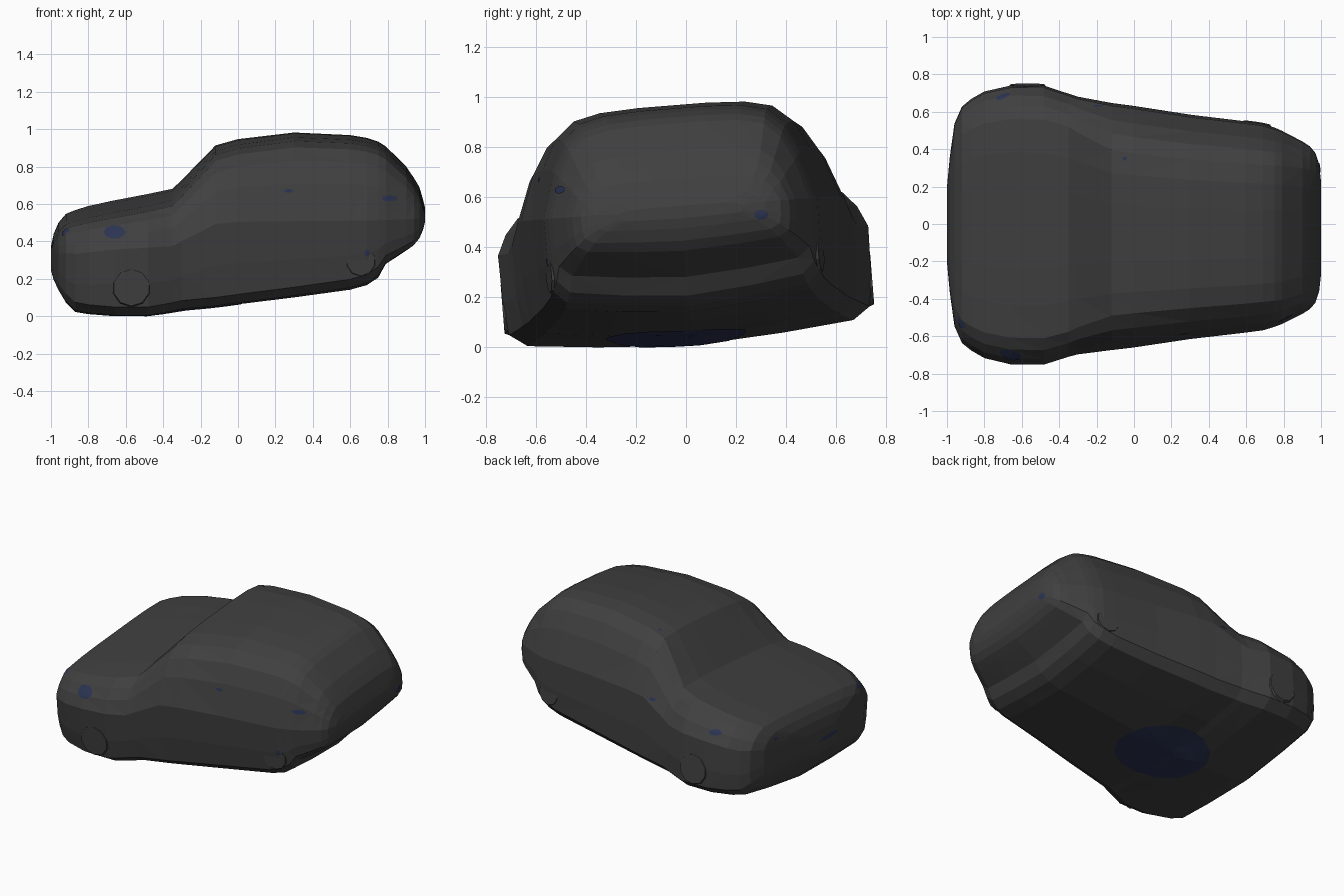
import bpy, bmesh, math
from mathutils import Vector, Matrix
from mathutils.bvhtree import BVHTree

if "Cube" in bpy.data.objects:
    bpy.data.objects.remove(bpy.data.objects["Cube"])


def material(name, rgb):
    m = bpy.data.materials.new(name)
    m.diffuse_color = (*rgb, 1)
    m.use_nodes = True
    m.node_tree.nodes["Principled BSDF"].inputs["Base Color"].default_value = m.diffuse_color
    return m


GREY = material("charcoal grey", (0.051, 0.051, 0.051))
BLUE = material("dark navy", (0.024, 0.034, 0.085))
ROLL = Matrix.Translation((0, 0.022, 0)) @ Matrix.Rotation(0.08, 4, 'X')  # the car leans


def make_object(bm, name, mat):
    me = bpy.data.meshes.new(name)
    bm.to_mesh(me)
    ob = bpy.data.objects.new(name, me)
    bpy.context.collection.objects.link(ob)
    me.materials.append(mat)
    return ob


# Stations along the car: x, bottom, top, half width
STATIONS = [
    (-1, .24, .36, .2), (-.985, .19, .42, .36), (-.96, .14, .47, .54),
    (-.92, .07, .515, .63), (-.87, .02, .535, .67), (-.8, .01, .555, .71),
    (-.66, 0, .585, .742), (-.48, 0, .62, .742), (-.35, .02, .65, .7),
    (-.3, .03, .7, .685), (-.12, .045, .89, .655), (0, .06, .925, .64),
    (.3, .095, .963, .595), (.6, .135, .95, .56), (.69, .16, .935, .548),
    (.75, .2, .915, .53), (.79, .275, .89, .515), (.9, .35, .78, .46),
    (.94, .38, .72, .435), (.97, .42, .67, .4), (.99, .47, .6, .34),
    (1, .51, .56, .25)]
HOOD = [(.95, .4), (.88, .7), (.79, .9), (.55, .98), (.28, 1)]
CABIN = [(.9, .48), (.8, .76), (.67, .92), (.49, .98), (.23, 1)]


def clamp(t):
    return max(0, min(1, t))


def ring(x, zk, zt, w):
    """Closed cross-section: half profile mirrored across y."""
    ramp = clamp((x + .36) / .26)                 # hood to cabin
    k = ramp * (1 - .8 * clamp((x - .7) / .3))    # rounder towards the tail
    zs = min(.42 + .13 * ramp, zk + .7 * (zt - zk))
    d = min(.05, .15 * (zs - zk))
    half = [(.5 * w, zk + .45 * d), (.88 * w, zk + d), (.975 * w, zk + 2 * d),
            (.995 * w, zk + .55 * (zs - zk)), (w, zs)]
    for (a, b), (c, e) in zip(HOOD, CABIN):
        half.append(((a + (c - a) * k) * w, zs + (b + (e - b) * k) * (zt - zs)))
    mirrored = [(-y, z) for y, z in reversed(half)]
    return [(x, y, z) for y, z in [(0, zk)] + half + [(0, zt)] + mirrored]


# Body shell: loft through the stations
bm = bmesh.new()
rings = [[bm.verts.new(p) for p in ring(*s)] for s in STATIONS]
n = len(rings[0])
for a, b in zip(rings, rings[1:]):
    for i in range(n):
        j = (i + 1) % n
        bm.faces.new((a[i], a[j], b[j], b[i]))
bm.faces.new(rings[0])
bm.faces.new(rings[-1])
bmesh.ops.triangulate(bm, faces=[f for f in bm.faces if len(f.verts) == 4])
bmesh.ops.recalc_face_normals(bm, faces=bm.faces)
bmesh.ops.transform(bm, matrix=ROLL, verts=bm.verts)
low = min(v.co.z for v in bm.verts)
LIFT = Matrix.Translation((0, 0, -low))
bmesh.ops.transform(bm, matrix=LIFT, verts=bm.verts)
tree = BVHTree.FromBMesh(bm)
make_object(bm, "body_shell", GREY)
bm.free()

# Wheels: very low-relief discs sunk into the sides
for label, x, y, z, r, toe in (("front", -.57, .691, .205, .14, 0),
                               ("rear", .65, .497, .33, .11, -.15)):
    for side, s in (("right", -1), ("left", 1)):
        bm = bmesh.new()
        bmesh.ops.create_cone(bm, cap_ends=True, segments=10, depth=.1,
                              radius1=r, radius2=r * .7)
        m = (LIFT @ ROLL @ Matrix.Translation((x, s * y, z))
             @ Matrix.Rotation(s * toe, 4, 'Z')
             @ Matrix.Rotation(-s * math.pi / 2, 4, 'X'))
        bmesh.ops.transform(bm, matrix=m, verts=bm.verts)
        make_object(bm, f"{label}_{side}_wheel", GREY)
        bm.free()


def patch(name, centre, direction, u, v, sides=10, loops=4):
    """Thin oval plate laid on the shell by casting rays along direction."""
    c, d, u, v = map(Vector, (centre, direction, u, v))
    bm = bmesh.new()

    def drop(p):
        hit = tree.ray_cast(p - d * 3, d)[0]
        return bm.verts.new((hit if hit else p) - d * .004)

    mid = drop(c)
    prev = None
    for k in range(1, loops + 1):
        q = k / loops
        cur = []
        for i in range(sides):
            t = math.tau * i / sides
            cur.append(drop(c + (u * math.cos(t) + v * math.sin(t)) * q))
        for i in range(sides):
            j = (i + 1) % sides
            if prev:
                bm.faces.new((prev[i], cur[i], cur[j], prev[j]))
            else:
                bm.faces.new((mid, cur[i], cur[j]))
        prev = cur
    bmesh.ops.recalc_face_normals(bm, faces=bm.faces)
    bm.normal_update()
    if sum(f.normal.dot(d) for f in bm.faces) > 0:
        bmesh.ops.reverse_faces(bm, faces=bm.faces)
    make_object(bm, name, BLUE)
    bm.free()


# Blue marks on the sides: x, z, half length, half height, facing
for name, x, z, a, b, s in (("headlamp_right", -.66, .45, .058, .036, 1),
                            ("door_mark_right", .27, .67, .025, .01, 1),
                            ("tail_mark_right", .81, .63, .042, .015, 1),
                            ("wheel_mark_right", .69, .34, .014, .018, 1),
                            ("headlamp_left", -.7, .53, .04, .016, -1),
                            ("door_mark_left", -.19, .6, .025, .01, -1)):
    patch(name, (x, 0, z), (0, s, 0), (a, 0, 0), (0, 0, b))

# Blue marks on the nose: y, z, half width, half height
for name, y, z, a, b in (("nose_mark", -.1, .29, .1, .014),
                         ("nose_corner_right", -.53, .45, .03, .02),
                         ("nose_corner_left", .42, .46, .02, .012)):
    patch(name, (0, y, z), (1, 0, 0), (0, a, 0), (0, 0, b))

# Blue marks on the tail, roof pillar and belly
patch("rear_mark", (0, .3, .53), (-1, 0, 0), (0, .028, 0), (0, 0, .02))
patch("pillar_mark", (-.05, .35, 0), (0, 0, -1), (.012, 0, 0), (0, .012, 0))
patch("belly_mark", (-.26, -.04, 0), (0, 0, 1), (-.21, .21, 0), (.19, .19, 0), 14, 8)
